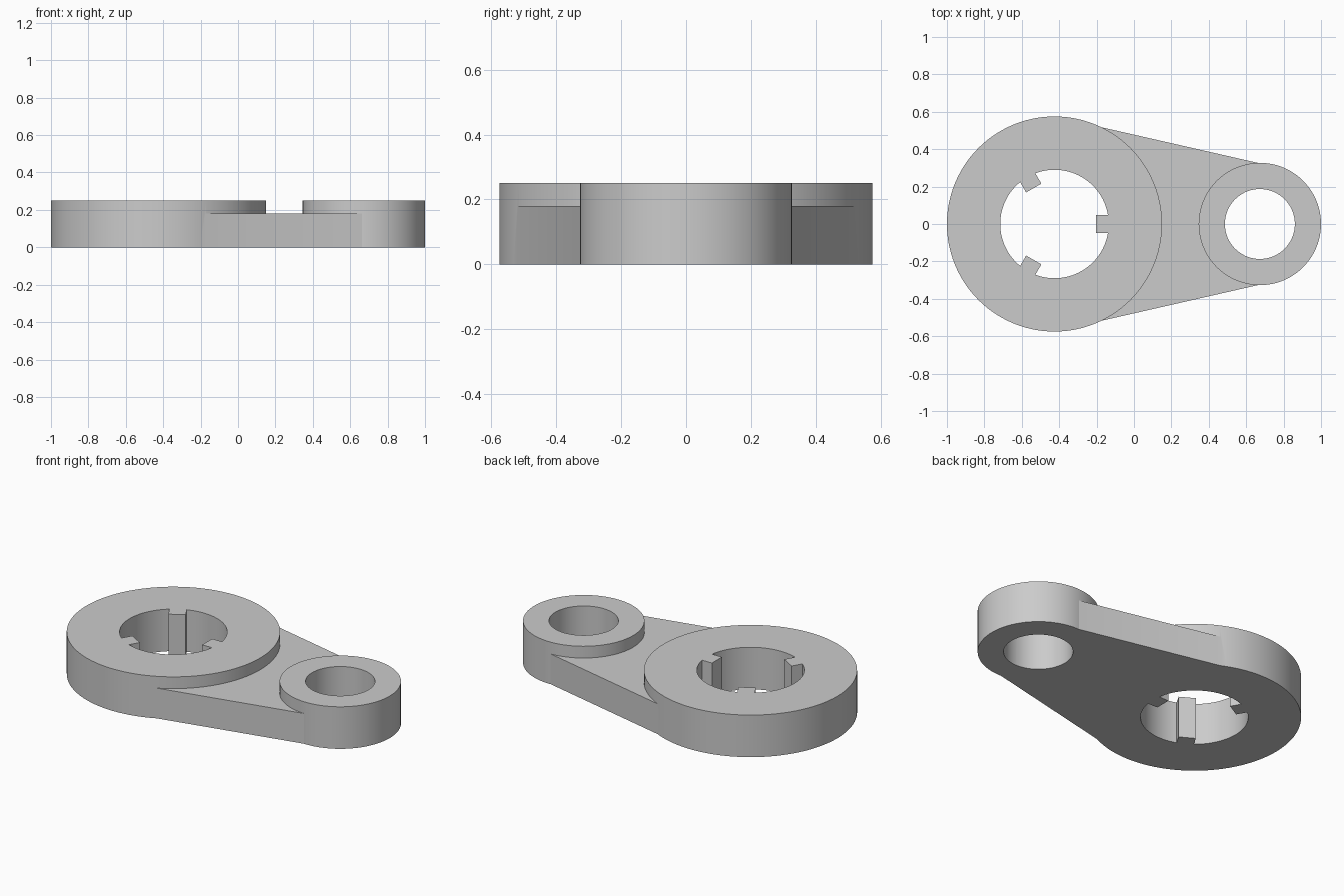
import bpy, bmesh
from math import pi, sin, cos, asin, radians

cube = bpy.data.objects.get("Cube")
if cube:
    bpy.data.objects.remove(cube, do_unlink=True)

HEIGHT, WEB_HEIGHT = 0.25, 0.18
BIG_X, BIG_R, BIG_BORE = -0.425, 0.575, 0.29
SMALL_X, SMALL_R, SMALL_BORE = 0.673, 0.327, 0.187
KEY_R, KEY_HALF = 0.222, 0.047

grey = bpy.data.materials.new("plain grey")
grey.use_nodes = True
colour = (0.6, 0.6, 0.6, 1)
grey.diffuse_color = colour
grey.node_tree.nodes["Principled BSDF"].inputs["Base Color"].default_value = colour


def prism(name, points, bottom, top):
    """Upright solid from a closed flat outline."""
    bm = bmesh.new()
    base = bm.faces.new([bm.verts.new((x, y, bottom)) for x, y in points])
    side = bmesh.ops.extrude_face_region(bm, geom=[base])["geom"]
    moved = [v for v in side if isinstance(v, bmesh.types.BMVert)]
    bmesh.ops.translate(bm, verts=moved, vec=(0, 0, top - bottom))
    bmesh.ops.recalc_face_normals(bm, faces=bm.faces)
    mesh = bpy.data.meshes.new(name)
    bm.to_mesh(mesh)
    bm.free()
    mesh.materials.append(grey)
    obj = bpy.data.objects.new(name, mesh)
    bpy.context.collection.objects.link(obj)
    return obj


def arc(x, r, start, end, steps):
    angles = [start + (end - start) * i / steps for i in range(steps + 1)]
    return [(x + r * cos(a), r * sin(a)) for a in angles]


def circle(x, r, sides=96):
    return arc(x, r, 0, 2 * pi, sides)[:-1]


def keyed_bore():
    """Round bore interrupted by three inward keys."""
    points = []
    half = asin(KEY_HALF / BIG_BORE)
    for k in range(3):
        turn = radians(120 * k)
        for y in (-KEY_HALF, KEY_HALF):
            points.append((BIG_X + KEY_R * cos(turn) - y * sin(turn),
                           KEY_R * sin(turn) + y * cos(turn)))
        points += arc(BIG_X, BIG_BORE, turn + half, turn + radians(120) - half, 28)
    return points


def combine(target, tool, operation):
    mod = target.modifiers.new(operation.lower(), "BOOLEAN")
    mod.operation, mod.object, mod.solver = operation, tool, "EXACT"
    bpy.context.view_layer.objects.active = target
    bpy.ops.object.modifier_apply(modifier=mod.name)
    bpy.data.objects.remove(tool, do_unlink=True)


# Tapered web joining the two bosses
web = [(-0.3, -0.546), (0.67, -0.325), (0.67, 0.325), (-0.3, 0.546)]
link_arm = prism("link_arm", web, 0, WEB_HEIGHT)

# Large and small raised bosses
combine(link_arm, prism("large_boss", circle(BIG_X, BIG_R), 0, HEIGHT), "UNION")
combine(link_arm, prism("small_boss", circle(SMALL_X, SMALL_R), 0, HEIGHT), "UNION")

# Through bores
combine(link_arm, prism("keyed_cutter", keyed_bore(), -0.1, 0.4), "DIFFERENCE")
combine(link_arm, prism("round_cutter", circle(SMALL_X, SMALL_BORE, 72), -0.1, 0.4), "DIFFERENCE")

# Smooth round walls, crisp rims
bpy.ops.object.select_all(action="DESELECT")
link_arm.select_set(True)
bpy.context.view_layer.objects.active = link_arm
bpy.ops.object.shade_smooth_by_angle(angle=radians(12))
